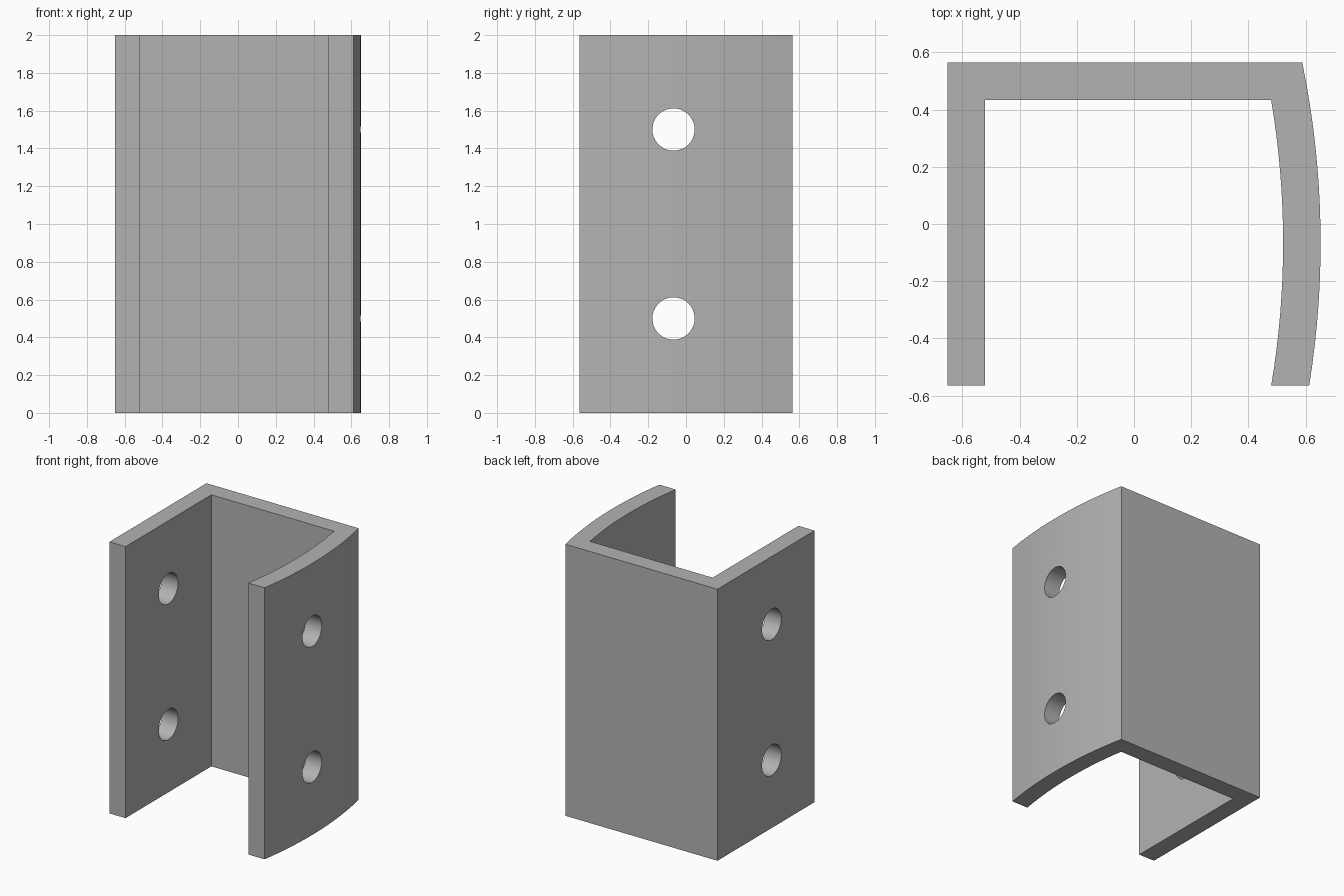
import bpy
import bmesh
import math

cube = bpy.data.objects.get("Cube")
if cube:
    bpy.data.objects.remove(cube, do_unlink=True)

HEIGHT = 2.0
HALF_X, HALF_Y, WALL = 0.652, 0.565, 0.131
HOLE_Y, HOLE_R = -0.066, 0.112
INNER_R = 3.0

grey = bpy.data.materials.new("plain grey")
grey.use_nodes = True
colour = (0.45, 0.45, 0.45, 1)
grey.diffuse_color = colour
grey.node_tree.nodes["Principled BSDF"].inputs["Base Color"].default_value = colour


def arc(radius, apex_x, y_start, y_end, steps=16):
    """Points on a shallow arc that bulges towards +x, level with the holes."""
    a = math.asin((y_start - HOLE_Y) / radius)
    b = math.asin((y_end - HOLE_Y) / radius)
    angles = [a + (b - a) * i / steps for i in range(steps + 1)]
    return [(apex_x + radius * (math.cos(t) - 1), HOLE_Y + radius * math.sin(t))
            for t in angles]


# Channel section: straight wall, back web and curved wall
inner_x, inner_y = WALL - HALF_X, HALF_Y - WALL
profile = [(inner_x, inner_y), (inner_x, -HALF_Y), (-HALF_X, -HALF_Y), (-HALF_X, HALF_Y)]
profile += arc(INNER_R + WALL, HALF_X, HALF_Y, -HALF_Y)
profile += arc(INNER_R, HALF_X - WALL, -HALF_Y, inner_y)

bm = bmesh.new()
base = bm.faces.new([bm.verts.new((x, y, 0)) for x, y in profile])
top = bmesh.ops.extrude_face_region(bm, geom=[base])["geom"]
bmesh.ops.translate(bm, vec=(0, 0, HEIGHT),
                    verts=[v for v in top if isinstance(v, bmesh.types.BMVert)])
bmesh.ops.recalc_face_normals(bm, faces=bm.faces)
mesh = bpy.data.meshes.new("channel_bracket")
bm.to_mesh(mesh)
bm.free()
mesh.materials.append(grey)
bracket = bpy.data.objects.new("channel_bracket", mesh)
bpy.context.collection.objects.link(bracket)

# Bolt holes through both side walls
for label, z in (("lower", 0.5), ("upper", 1.5)):
    bpy.ops.mesh.primitive_cylinder_add(vertices=48, radius=HOLE_R, depth=HEIGHT,
                                        location=(0, HOLE_Y, z),
                                        rotation=(0, math.pi / 2, 0))
    cutter = bpy.context.object
    cutter.name = label + "_hole_cutter"
    cutter.data.materials.append(grey)
    cut = bracket.modifiers.new(label + "_holes", "BOOLEAN")
    cut.operation, cut.solver, cut.object = "DIFFERENCE", "EXACT", cutter
    bpy.ops.object.select_all(action="DESELECT")
    bracket.select_set(True)
    bpy.context.view_layer.objects.active = bracket
    bpy.ops.object.modifier_apply(modifier=cut.name)
    bpy.data.objects.remove(cutter, do_unlink=True)

bpy.ops.object.shade_smooth_by_angle(angle=math.radians(30))
